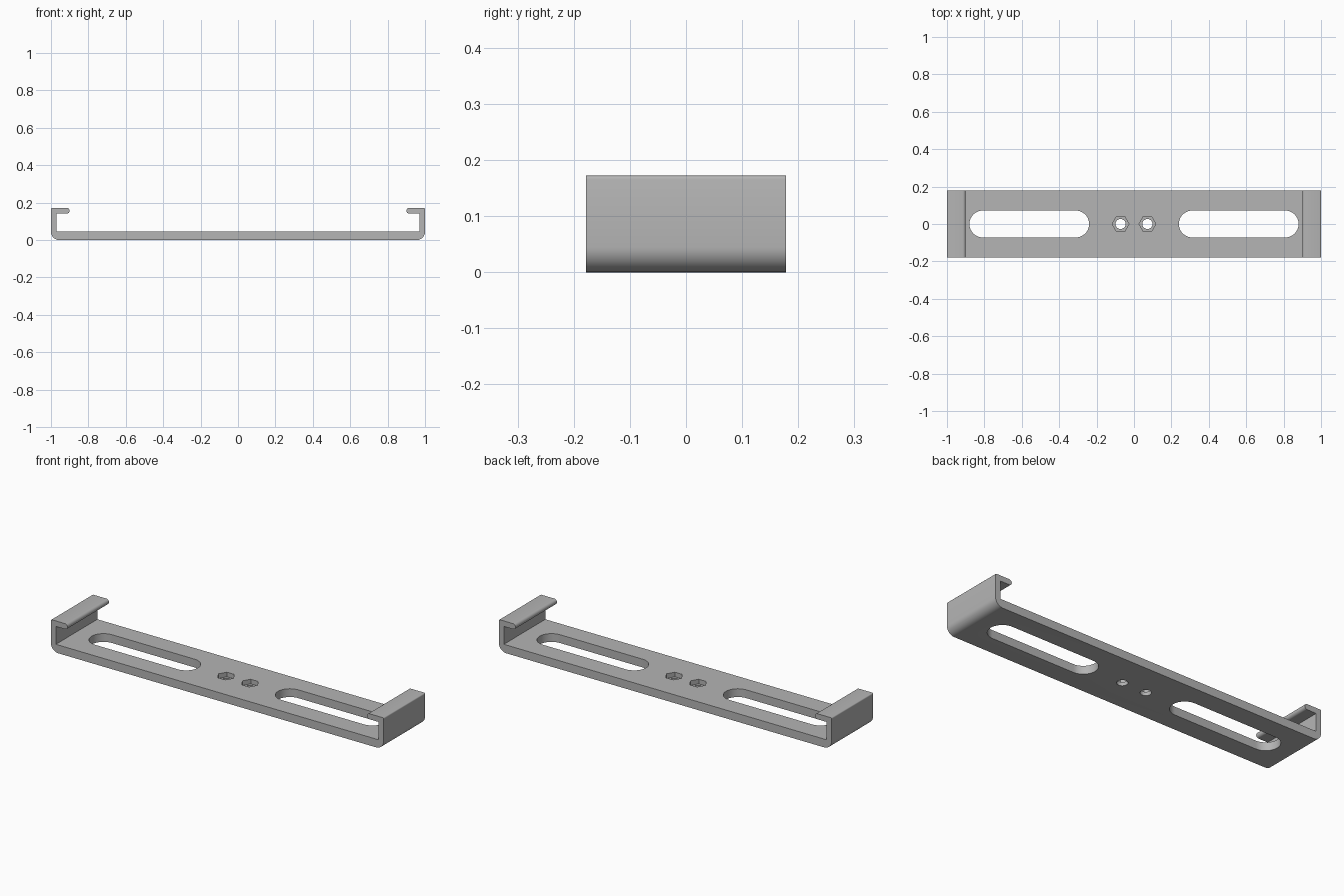
import bpy, bmesh
from math import sin, cos, pi, radians

if "Cube" in bpy.data.objects:
    bpy.data.objects.remove(bpy.data.objects["Cube"])

HALF_WIDTH = 0.178
BASE = 0.045       # base plate thickness
WALL = 0.03        # end wall and lip thickness
TOP = 0.172        # overall height
LIP = 0.9          # x of the lip tip
BEND = 0.045       # outer radius of the lower bend

grey = bpy.data.materials.new("grey_metal")
grey.use_nodes = True
colour = (0.46, 0.46, 0.46, 1)
grey.diffuse_color = colour
grey.node_tree.nodes["Principled BSDF"].inputs["Base Color"].default_value = colour


def arc(cx, cy, r, start, end, steps):
    angles = [radians(start + (end - start) * i / steps) for i in range(steps + 1)]
    return [(cx + r * cos(a), cy + r * sin(a)) for a in angles]


def extrude(name, outline, place, depth):
    """Prism from a 2D outline; place maps (u, v) to 3D."""
    bm = bmesh.new()
    face = bm.faces.new([bm.verts.new(place(u, v)) for u, v in outline])
    swept = bmesh.ops.extrude_face_region(bm, geom=[face])
    verts = [g for g in swept["geom"] if isinstance(g, bmesh.types.BMVert)]
    bmesh.ops.translate(bm, verts=verts, vec=depth)
    bmesh.ops.recalc_face_normals(bm, faces=bm.faces)
    mesh = bpy.data.meshes.new(name)
    bm.to_mesh(mesh)
    bm.free()
    mesh.materials.append(grey)
    obj = bpy.data.objects.new(name, mesh)
    bpy.context.collection.objects.link(obj)
    return obj


# Bracket section: right half from the bottom bend up to the lip, then mirrored
r = WALL / 2
half = arc(1 - BEND, BEND, BEND, -90, 0, 12)
half += arc(1 - 0.006, TOP - 0.006, 0.006, 0, 90, 3)
half += arc(LIP + r, TOP - r, r, 90, 270, 12)
half += [(1 - WALL, TOP - WALL), (1 - WALL, BASE)]
section = half + [(-x, z) for x, z in reversed(half)]
bracket = extrude("bracket", section, lambda x, z: (x, -HALF_WIDTH, z),
                  (0, 2 * HALF_WIDTH, 0))

# Cutters: long slots, bolt holes and hexagonal nut recesses on both sides
cutters = []


def cutter(name, outline, bottom):
    cutters.append(extrude(name, outline, lambda x, y: (x, y, bottom), (0, 0, 0.1 - bottom)))


SLOT = 0.072
for side, s in (("left", 1), ("right", -1)):
    slot = arc(0.88 - SLOT, 0, SLOT, -90, 90, 20) + arc(0.24 + SLOT, 0, SLOT, 90, 270, 20)
    cutter(side + "_slot_cutter", [(s * x, y) for x, y in slot], -0.05)
    cutter(side + "_hole_cutter", arc(s * 0.072, 0, 0.027, 0, 348.75, 31), -0.05)
    cutter(side + "_nut_cutter", arc(s * 0.072, 0, 0.045, 0, 300, 5), 0.02)

for c in cutters:
    mod = bracket.modifiers.new(c.name, "BOOLEAN")
    mod.operation = "DIFFERENCE"
    mod.solver = "EXACT"
    mod.object = c

# Bake the cuts, then drop the cutters
bpy.context.view_layer.update()
graph = bpy.context.evaluated_depsgraph_get()
cut_mesh = bpy.data.meshes.new_from_object(bracket.evaluated_get(graph))
bracket.modifiers.clear()
bracket.data = cut_mesh
for c in cutters:
    bpy.data.objects.remove(c)

bpy.ops.object.select_all(action="DESELECT")
bracket.select_set(True)
bpy.context.view_layer.objects.active = bracket
bpy.ops.object.shade_smooth_by_angle(angle=radians(35))
